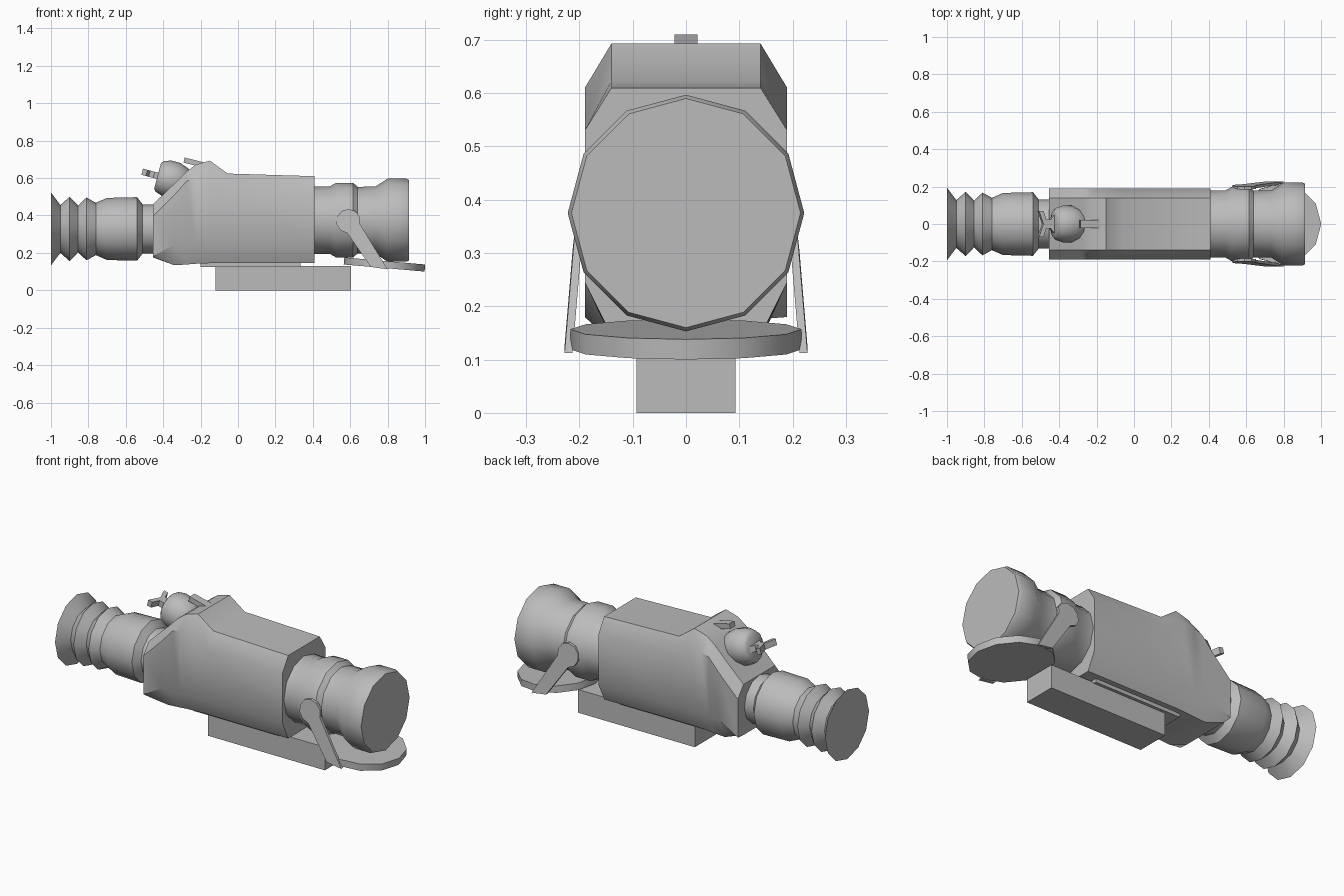
import bpy, bmesh, math
from mathutils import Matrix, Vector

cube = bpy.data.objects.get("Cube")
if cube:
    bpy.data.objects.remove(cube)

grey = bpy.data.materials.new("plain_grey")
grey.use_nodes = True
COLOUR = (0.5, 0.5, 0.5, 1)
grey.diffuse_color = COLOUR
grey.node_tree.nodes["Principled BSDF"].inputs["Base Color"].default_value = COLOUR


def finish(name, bm, matrix=None, smooth=None):
    """Turn a bmesh into a named object in the shared colour."""
    bmesh.ops.recalc_face_normals(bm, faces=bm.faces)
    mesh = bpy.data.meshes.new(name)
    bm.to_mesh(mesh)
    bm.free()
    if matrix:
        mesh.transform(matrix)
    mesh.materials.append(grey)
    obj = bpy.data.objects.new(name, mesh)
    bpy.context.collection.objects.link(obj)
    if smooth:
        bpy.ops.object.select_all(action='DESELECT')
        obj.select_set(True)
        bpy.context.view_layer.objects.active = obj
        bpy.ops.object.shade_smooth_by_angle(angle=math.radians(smooth))
    return obj


def loft(name, rings, matrix=None, smooth=None):
    """Skin a list of point rings and cap both ends."""
    bm = bmesh.new()
    loops = [[bm.verts.new(p) for p in ring] for ring in rings]
    n = len(loops[0])
    for a, b in zip(loops, loops[1:]):
        for i in range(n):
            j = (i + 1) % n
            bm.faces.new((a[i], a[j], b[j], b[i]))
    bm.faces.new(loops[0])
    bm.faces.new(loops[-1])
    return finish(name, bm, matrix, smooth)


def lathe(name, profile, matrix, smooth=40, sides=12):
    """Revolve (position, radius) pairs round the x axis."""
    angles = [math.tau * i / sides for i in range(sides)]
    rings = [[(x, r * math.cos(a), r * math.sin(a)) for a in angles] for x, r in profile]
    return loft(name, rings, matrix, smooth)


def box(name, x, y, z, matrix=None):
    loft(name, [[(px, y[0], z[0]), (px, y[1], z[0]), (px, y[1], z[1]), (px, y[0], z[1])]
                for px in x], matrix)


def place(x, z, tilt=0):
    return Matrix.Translation((x, 0, z)) @ Matrix.Rotation(math.radians(tilt), 4, 'Y')


# Faceted housing: x, bottom, lower shoulder, upper shoulder, top
stations = [
    (-0.455, 0.176, 0.18, 0.396, 0.46),
    (-0.34, 0.134, 0.246, 0.51, 0.57),
    (-0.275, 0.138, 0.246, 0.583, 0.635),
    (-0.225, 0.142, 0.246, 0.60, 0.672),
    (-0.15, 0.145, 0.246, 0.61, 0.693),
    (-0.055, 0.145, 0.246, 0.535, 0.624),
    (0.41, 0.145, 0.246, 0.53, 0.61),
]
W, F = 0.19, 0.14
loft("housing", [[(x, -F, b), (x, F, b), (x, W, lo), (x, W, hi), (x, F, t),
                  (x, -F, t), (x, -W, hi), (x, -W, lo)]
                 for x, b, lo, hi, t in stations], smooth=35)

# Eyepiece with rubber bellows
lathe("eyepiece", [(-1, 0.195), (-0.95, 0.128), (-0.9, 0.172), (-0.855, 0.125),
                   (-0.81, 0.168), (-0.76, 0.14), (-0.7, 0.166), (-0.54, 0.17),
                   (-0.51, 0.132), (-0.44, 0.132)], place(0, 0.328))

# Objective lens barrel
lathe("objective_barrel", [(0.4, 0.18), (0.49, 0.18), (0.525, 0.2), (0.615, 0.2),
                           (0.64, 0.178), (0.735, 0.18), (0.8, 0.222), (0.9, 0.222),
                           (0.915, 0.215)], place(0, 0.375))

# Mounting rail and plate
box("mount_block", (-0.12, 0.605), (-0.093, 0.093), (0, 0.13))
box("mount_plate", (-0.2, 0.335), (-0.11, 0.11), (0.125, 0.15))

# Hinged lens cover hanging under the barrel
lathe("lens_cover", [(-0.019, 0.217), (0.019, 0.217)], place(0.783, 0.138, 95))

# Hinge arms, one per side, leaning outward towards the cover
for side, label in ((1, "left"), (-1, "right")):
    outline = [(0.59 + 0.065 * math.cos(math.radians(a)), 0.37 + 0.065 * math.sin(math.radians(a)))
               for a in range(-15, 271, 35)]
    outline += [(0.71, 0.125), (0.8, 0.112)]
    rings = []
    for inner, outer in ((0.185, 0.213), (0.2, 0.228)):
        rings.append([(x, side * (outer - (outer - inner) * min(1, max(0, (z - 0.17) / 0.25))), z)
                      for x, z in outline])
    loft(label + "_cover_arm", rings)

# Control knob on the sloped rear, with a forked lever
knob = place(-0.43, 0.612, 15)
lathe("control_knob", [(0, 0.07), (0.012, 0.085), (0.05, 0.098), (0.1, 0.098),
                       (0.15, 0.08), (0.18, 0.05)], knob)
half = [(-0.085, 0.07), (-0.06, 0.07), (-0.045, 0.025), (-0.02, 0.025), (0.01, 0.06)]
fork = half[:1] + half[1:] + [(x, -y) for x, y in reversed(half)] + [(-0.06, 0)]
loft("knob_fork", [[(x, y, z) for x, y in fork] for z in (-0.017, 0.017)], knob)

# Small index tab on top of the hump
box("index_tab", (-0.05, 0.06), (-0.022, 0.022), (-0.014, 0.014), place(-0.24, 0.684, 14))
